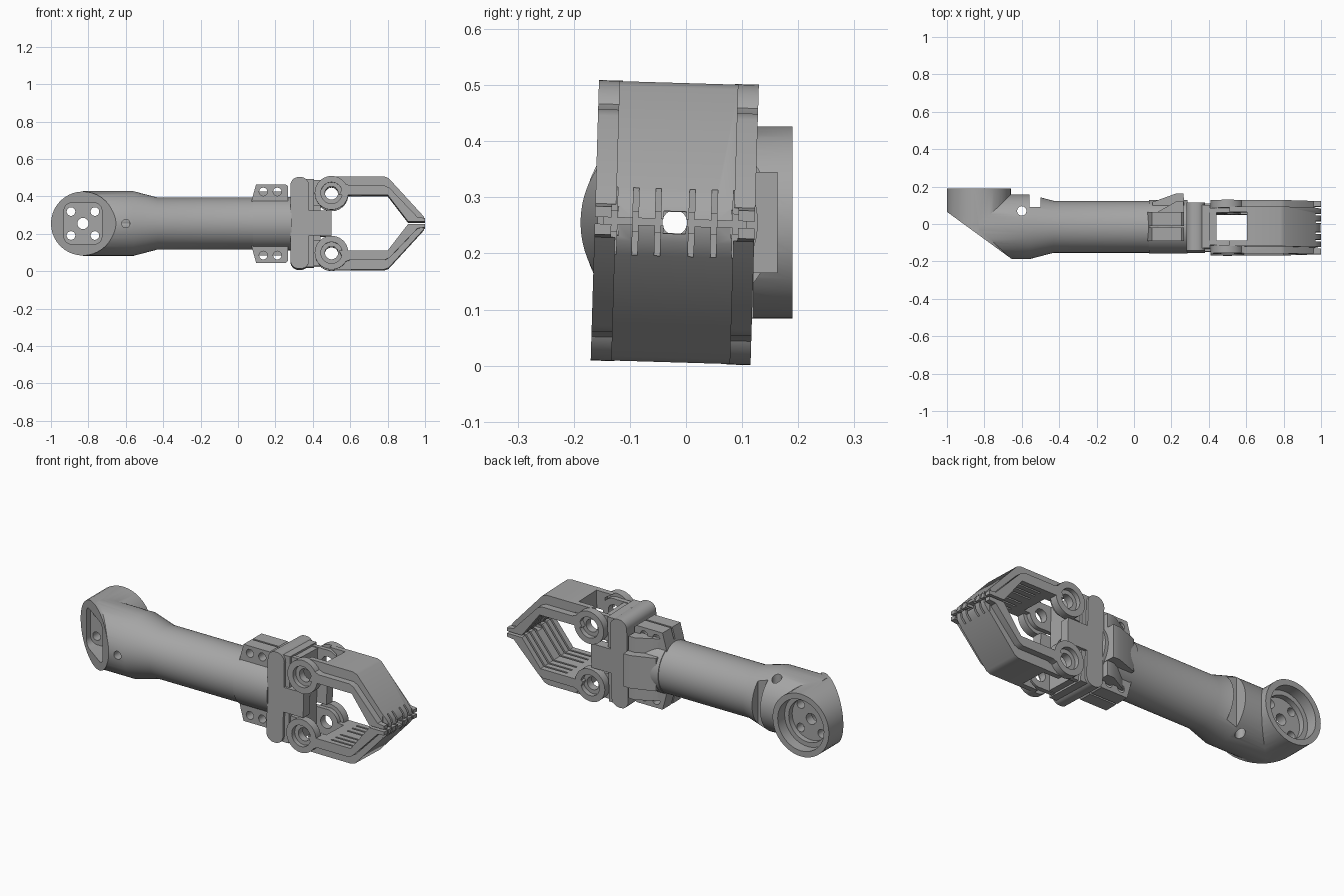
import bpy, bmesh, math
from mathutils import Matrix, Vector

if "Cube" in bpy.data.objects:
    bpy.data.objects.remove(bpy.data.objects["Cube"])

GREY = bpy.data.materials.new("matte grey")
GREY.use_nodes = True
GREY.diffuse_color = (0.38, 0.38, 0.38, 1)
GREY.node_tree.nodes["Principled BSDF"].inputs["Base Color"].default_value = (0.38, 0.38, 0.38, 1)

CZ, CY = 0.255, -0.015      # axis of the forearm
ELBOW_X = -0.829


def finish(name, bm):
    bmesh.ops.recalc_face_normals(bm, faces=bm.faces)
    me = bpy.data.meshes.new(name)
    bm.to_mesh(me)
    bm.free()
    me.materials.append(GREY)
    ob = bpy.data.objects.new(name, me)
    bpy.context.collection.objects.link(ob)
    return ob


def prism(name, pts, lo, hi, axis="Y"):
    """Extrude an outline: (x, z) along y, or (x, y) along z."""
    bm = bmesh.new()
    place = (lambda a, b, t: (a, t, b)) if axis == "Y" else (lambda a, b, t: (a, b, t))
    face = bm.faces.new([bm.verts.new(place(a, b, lo)) for a, b in pts])
    new = bmesh.ops.extrude_face_region(bm, geom=[face])["geom"]
    step = Vector(place(0, 0, hi - lo))
    bmesh.ops.translate(bm, vec=step, verts=[v for v in new if isinstance(v, bmesh.types.BMVert)])
    return finish(name, bm)


def box(name, x0, x1, y0, y1, z0, z1):
    return prism(name, [(x0, z0), (x1, z0), (x1, z1), (x0, z1)], y0, y1)


def arc(cx, cz, r, start=0, sweep=360, n=40):
    steps = n if sweep == 360 else n + 1
    return [(cx + r * math.cos(math.radians(start + sweep * i / n)),
             cz + r * math.sin(math.radians(start + sweep * i / n))) for i in range(steps)]


def disc(name, cx, cz, r, lo, hi, axis="Y"):
    return prism(name, arc(cx, cz, r), lo, hi, axis)


def rounded(x0, x1, z0, z1, r):
    corners = [(x1 - r, z1 - r), (x0 + r, z1 - r), (x0 + r, z0 + r), (x1 - r, z0 + r)]
    return [p for i, (x, z) in enumerate(corners) for p in arc(x, z, r, 90 * i, 90, 8)]


def lathe_x(name, profile, y=CY, z=CZ):
    """Spin a closed (x, radius) outline round an axis along x."""
    bm = bmesh.new()
    vs = [bm.verts.new((x, 0, r)) for x, r in profile]
    es = [bm.edges.new((vs[i], vs[(i + 1) % len(vs)])) for i in range(len(vs))]
    bmesh.ops.spin(bm, geom=vs + es, cent=(0, 0, 0), axis=(1, 0, 0), angle=math.tau, steps=64)
    bmesh.ops.remove_doubles(bm, verts=bm.verts, dist=1e-5)
    bmesh.ops.dissolve_degenerate(bm, edges=bm.edges, dist=1e-6)
    bmesh.ops.translate(bm, vec=(0, y, z), verts=bm.verts)
    return finish(name, bm)


def combine(ob, others, op="DIFFERENCE"):
    for other in others:
        mod = ob.modifiers.new("cut", "BOOLEAN")
        mod.operation, mod.solver, mod.object = op, "EXACT", other
        bpy.ops.object.select_all(action="DESELECT")
        bpy.context.view_layer.objects.active = ob
        ob.select_set(True)
        bpy.ops.object.modifier_apply(modifier=mod.name)
        bpy.data.objects.remove(other)
    return ob


parts = []

# Forearm tube joined to the mitred elbow
arm = lathe_x("forearm", [(ELBOW_X, 0), (ELBOW_X, .173), (-.56, .173), (-.43, .139), (.09, .139),
                          (.09, .1), (-.58, .1), (-.58, 0)])
combine(arm, [disc("elbow", ELBOW_X, CZ, .171, -.3, .19)], "UNION")
mitre = prism("mitre", [(-1.3, .2836), (-.35, -.4086), (-1.3, -.5)], -.3, .8, "Z")
cuts = [mitre,
        disc("socket", ELBOW_X, CZ, .14, .13, .3),
        disc("socket_inner", ELBOW_X, CZ, .115, .1, .2),
        prism("front_pocket", rounded(-.93, -.728, .145, .365, .04), -.4, .05),
        box("back_slot", -.56, -.5, .09, .3, 0, .6),
        disc("screw_front", -.6, CZ, .022, -.3, .0),
        disc("screw_top", -.6, .07, .025, CZ, .6, "Z"),
        disc("screw_bottom", -.6, .07, .025, -.1, CZ, "Z"),
        disc("hub_hole", ELBOW_X, CZ, .03, -.3, .3),
        lathe_x("wire_hole", [(-1.2, 0), (-1.2, .022), (0, .022), (0, 0)], -.02)]
cuts += [disc("bolt_hole", ELBOW_X + sx * .064, CZ + sz * .064, .023, -.3, .3)
         for sx in (-1, 1) for sz in (-1, 1)]
parts.append(combine(arm, cuts))

# Clamp collar with bolted ears and a wedge behind
parts.append(lathe_x("clamp_collar", [(.08, .143), (.285, .143), (.285, .1), (.08, .1)]))
parts.append(prism("clamp_wedge", [(.1, .1), (.1, .118), (.225, .163), (.265, .163), (.268, .1)],
                   CZ - .09, CZ + .09, "Z"))
for s, side in ((1, "upper"), (-1, "lower")):
    z = lambda h: CZ + s * h
    ear = prism(side + "_ear", [(.07, z(.11)), (.08, z(.15)), (.097, z(.21)), (.255, z(.21)),
                                (.268, z(.198)), (.268, z(.11))], -.09, .065)
    cuts = [disc("ear_hole", x, z(.17), .022, -.3, .3) for x in (.135, .21)]
    cuts.append(box("ear_split", .0, .4, CY - .005, CY + .005, *sorted((z(.15), z(.3)))))
    parts.append(combine(ear, cuts))
    # gusset sloping from the ear to the collar
    parts.append(prism(side + "_gusset", [(.1, .05), (.225, .12), (.265, .12), (.265, .05)],
                       *sorted((z(.08), z(.17))), "Z"))

# Palm, built about its own centre then tilted with the fingers
grip = []
palm = prism("palm", rounded(.28, .38, -.245, .245, .045), -.128, .128)
combine(palm, [box("palm_core", .34, .44, -.076, .076, -.225, .225)], "UNION")
bore = lathe_x("palm_bore", [(.2, 0), (.2, .022), (.6, .022), (.6, 0)], 0, 0)
grip.append(combine(palm, [bore]))
grip.append(box("palm_step", .3, .405, -.115, .115, -.235, .235))
combine(grip[-1], [lathe_x("step_bore", [(.2, 0), (.2, .022), (.6, .022), (.6, 0)], 0, 0)])

for d, face in ((-1, "front"), (1, "back")):
    span = lambda a, b: sorted((d * a, d * b))
    grip.append(box(face + "_tongue", .36, .5, *span(.075, .128), -.067, .067))
    for s, side in ((1, "upper"), (-1, "lower")):
        kz = s * .16
        # hinge lug on the palm
        lug = disc(side + "_" + face + "_lug", .5, kz, .07, *span(.076, .1))
        combine(lug, [box("arm", .38, .5, *span(.076, .1), kz - .069, kz + .069)], "UNION")
        grip.append(combine(lug, [disc("pin", .5, kz, .035, -.3, .3)]))
        # round knuckle with a counterbored pin hole
        kn = disc(side + "_" + face + "_knuckle", .5, kz, .09, *span(.1, .1425))
        grip.append(combine(kn, [disc("pin", .5, kz, .035, -.3, .3),
                                 disc("counterbore", .5, kz, .057, *span(.117, .2))]))
        web = prism(side + "_" + face + "_web", [(.555, s * .149), (.62, s * .149), (.62, s * .249),
                                                 (.51, s * .249), (.555, s * .22)], *span(.076, .105))
        grip.append(web)


def tooth_cutters(s):
    groove = [(.66, .12), (.66, .165), (.807, .165), (.93, .018), (.965, .018), (.965, .06),
              (1.03, .06), (1.03, -.02), (.85, -.02)]
    out = [prism("groove", [(x, s * z) for x, z in groove], y - .005, y + .005)
           for y in (-.108, -.07, -.03, .03, .07, .108)]
    out.append(box("tip_window", .9, 1.1, -.02, .02, -.02, .02))
    return out


# Fingers: thick slab with a wider lip along the gripping edge
SLAB = [(.605, .149), (.605, .249), (.78, .249), (.805, .24), (.993, .035), (1, .006), (.91, .006),
        (.8, .149)]
LIP = [(.54, .149), (.57, .21), (.6, .198), (.785, .198), (.81, .187), (.96, .03), (1, .025),
       (1, .006), (.91, .006), (.8, .149)]
for s, side in ((1, "upper"), (-1, "lower")):
    slab = prism(side + "_finger", [(x, s * z) for x, z in SLAB], -.106, .106)
    for lo, hi in ((-.1425, -.1), (.1, .1425)):
        lip = prism("lip", [(x, s * z) for x, z in LIP], lo, hi)
        combine(slab, [lip], "UNION")
    grip.append(combine(slab, tooth_cutters(s)))

tilt = Matrix.Translation((0, -.02, CZ)) @ Matrix.Rotation(math.radians(-1.7), 4, "X")
for ob in grip:
    ob.data.transform(tilt)

# Smooth round surfaces, keep edges crisp
for ob in parts + grip:
    bpy.ops.object.select_all(action="DESELECT")
    bpy.context.view_layer.objects.active = ob
    ob.select_set(True)
    bpy.ops.object.shade_smooth_by_angle(angle=math.radians(30))
